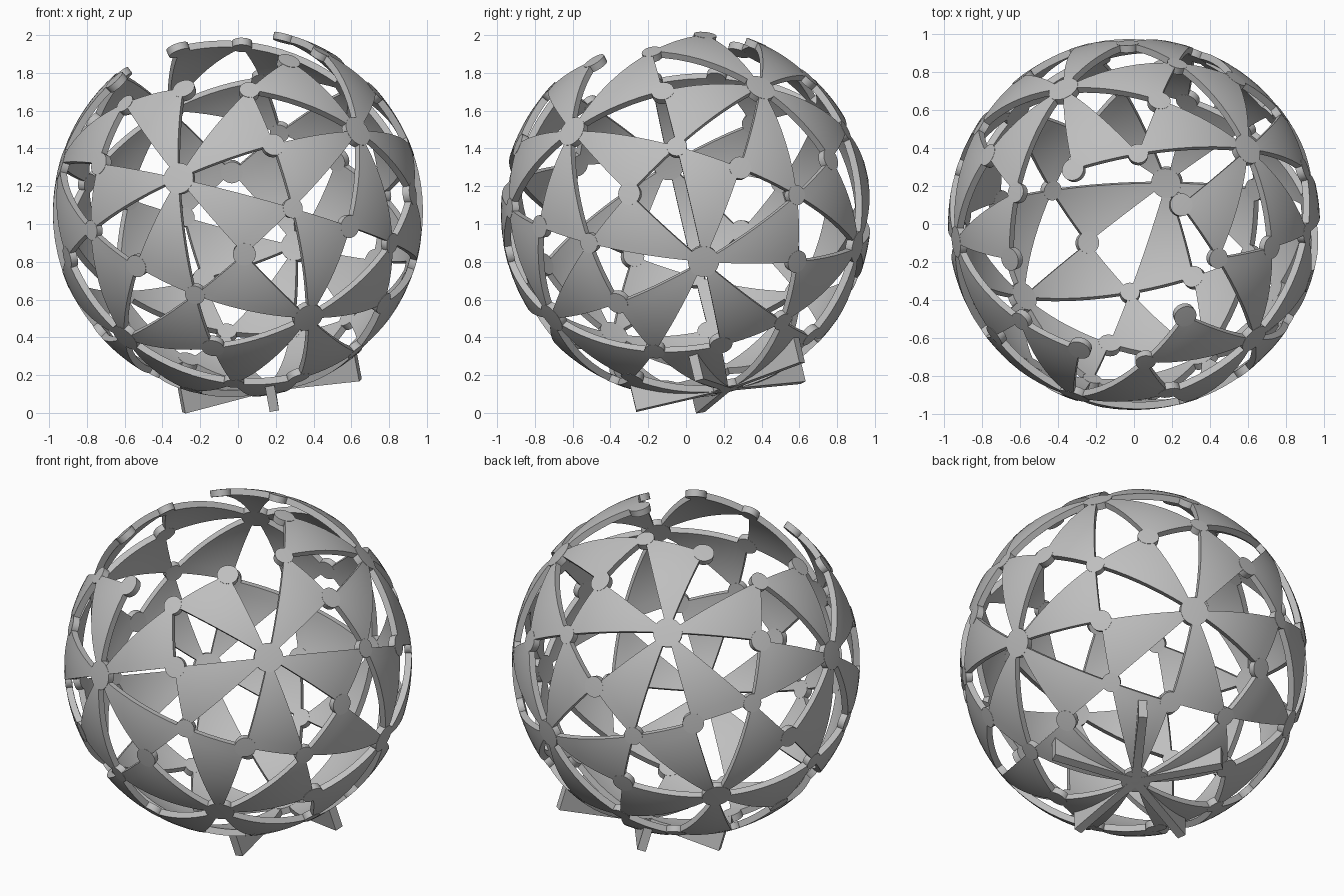
import bpy, bmesh, math
from itertools import combinations
from mathutils import Vector, Matrix

cube = bpy.data.objects.get("Cube")
if cube:
    bpy.data.objects.remove(cube, do_unlink=True)

CENTRE = Vector((0, 0, 1.06))
OUTER, INNER = 0.98, 0.943
LIP = 0.001          # joints sit a hair proud of the panels

grey = bpy.data.materials.new("warm_grey")
grey.use_nodes = True
COLOUR = (0.52, 0.52, 0.52, 1)
grey.diffuse_color = COLOUR
grey.node_tree.nodes["Principled BSDF"].inputs["Base Color"].default_value = COLOUR

# Icosahedral directions, tilted so one hub points nearly straight up
top = Vector((-0.179, -0.228, 0.957)).normalized()
near = Vector((0.663, -0.620, 0.418))
side = (near - top * near.dot(top)).normalized()
frame = Matrix((side, top.cross(side), top)).transposed()
hubs = [top, -top]
for i in range(5):
    a = i * math.tau / 5
    ring = frame @ (Vector((2 * math.cos(a), 2 * math.sin(a), 1)) / math.sqrt(5))
    hubs += [ring, -ring]


def adjacent(*points):
    return all(p.dot(q) > 0.4 for p, q in combinations(points, 2))


def middle(points):
    return sum(points, Vector()).normalized()


edge_mids = [middle(p) for p in combinations(hubs, 2) if adjacent(*p)]
face_mids = [middle(p) for p in combinations(hubs, 3) if adjacent(*p)]


def thicken(bm, faces, outer, inner):
    """Extrude a patch of the unit sphere into a curved plate."""
    verts = {v for f in faces for v in f.verts}
    new = bmesh.ops.extrude_face_region(bm, geom=faces, use_keep_orig=True)["geom"]
    for v in verts:
        v.co *= outer
    for v in new:
        if isinstance(v, bmesh.types.BMVert):
            v.co *= inner


def triangle_plate(bm, a, b, c, n=9):
    rows = []
    for i in range(n + 1):
        t = i / n
        p, q = a.slerp(b, t), a.slerp(c, t)
        rows.append([bm.verts.new(p.slerp(q, j / i) if i else a) for j in range(i + 1)])
    faces = []
    for i in range(n):
        for j in range(i + 1):
            faces.append(bm.faces.new((rows[i][j], rows[i + 1][j], rows[i + 1][j + 1])))
            if j < i:
                faces.append(bm.faces.new((rows[i][j], rows[i + 1][j + 1], rows[i][j + 1])))
    thicken(bm, faces, OUTER, INNER)


def disc_plate(bm, axis, radius, n=24):
    u = axis.orthogonal().normalized()
    w = axis.cross(u)
    mid = bm.verts.new(axis)
    rim = []
    for i in range(n):
        a = i * math.tau / n
        rim.append(bm.verts.new((axis + radius * (u * math.cos(a) + w * math.sin(a))).normalized()))
    faces = [bm.faces.new((mid, rim[i], rim[(i + 1) % n])) for i in range(n)]
    thicken(bm, faces, OUTER + LIP, INNER - LIP)


def finish(name, bm, smooth=True):
    bmesh.ops.recalc_face_normals(bm, faces=bm.faces)
    mesh = bpy.data.meshes.new(name)
    bm.to_mesh(mesh)
    bm.free()
    mesh.materials.append(grey)
    obj = bpy.data.objects.new(name, mesh)
    obj.location = CENTRE
    bpy.context.collection.objects.link(obj)
    if smooth:
        bpy.ops.object.select_all(action='DESELECT')
        obj.select_set(True)
        bpy.context.view_layer.objects.active = obj
        bpy.ops.object.shade_smooth_by_angle(angle=math.radians(30))


# Curved panels: every other triangle around each hub, top hub left open
panels = bmesh.new()
fin_directions = []
for hub in hubs[1:]:
    for e in edge_mids:
        for f in face_mids:
            if hub.dot(e) > 0.8 and hub.dot(f) > 0.75 and e.dot(f) > 0.9:
                if hub.cross(e).dot(f) > 0:
                    triangle_plate(panels, hub, e, f)
                    if hub is hubs[1]:
                        flat = [(p - hub * p.dot(hub)).normalized() for p in (e, f)]
                        fin_directions.append(middle(flat))
finish("shell_panels", panels)

# Round joints where the panels meet
for name, points, radius in (("hub_discs", hubs[1:], 0.085),
                             ("edge_joints", edge_mids, 0.062),
                             ("corner_joints", face_mids, 0.055)):
    bm = bmesh.new()
    for p in points:
        disc_plate(bm, p, radius)
    finish(name, bm)

# Five standing fins under the bottom hub: flat below, following the shell above
FIN_LENGTH, FIN_WIDTH, STEPS = 0.5, 0.05, 10
fins = bmesh.new()
down = -top
for d in fin_directions:
    across = down.cross(d) * FIN_WIDTH / 2
    reach = [FIN_LENGTH * i / STEPS for i in range(STEPS + 1)]
    outline = [d * r + down * (math.sqrt(OUTER ** 2 - r * r) - 0.012) for r in reach]
    outline += [d * FIN_LENGTH + down * OUTER, down * OUTER]
    left = [fins.verts.new(p - across) for p in outline]
    right = [fins.verts.new(p + across) for p in outline]
    fins.faces.new(left)
    fins.faces.new(right[::-1])
    for i in range(len(outline)):
        k = (i + 1) % len(outline)
        fins.faces.new((left[i], right[i], right[k], left[k]))
finish("support_fins", fins, smooth=False)
